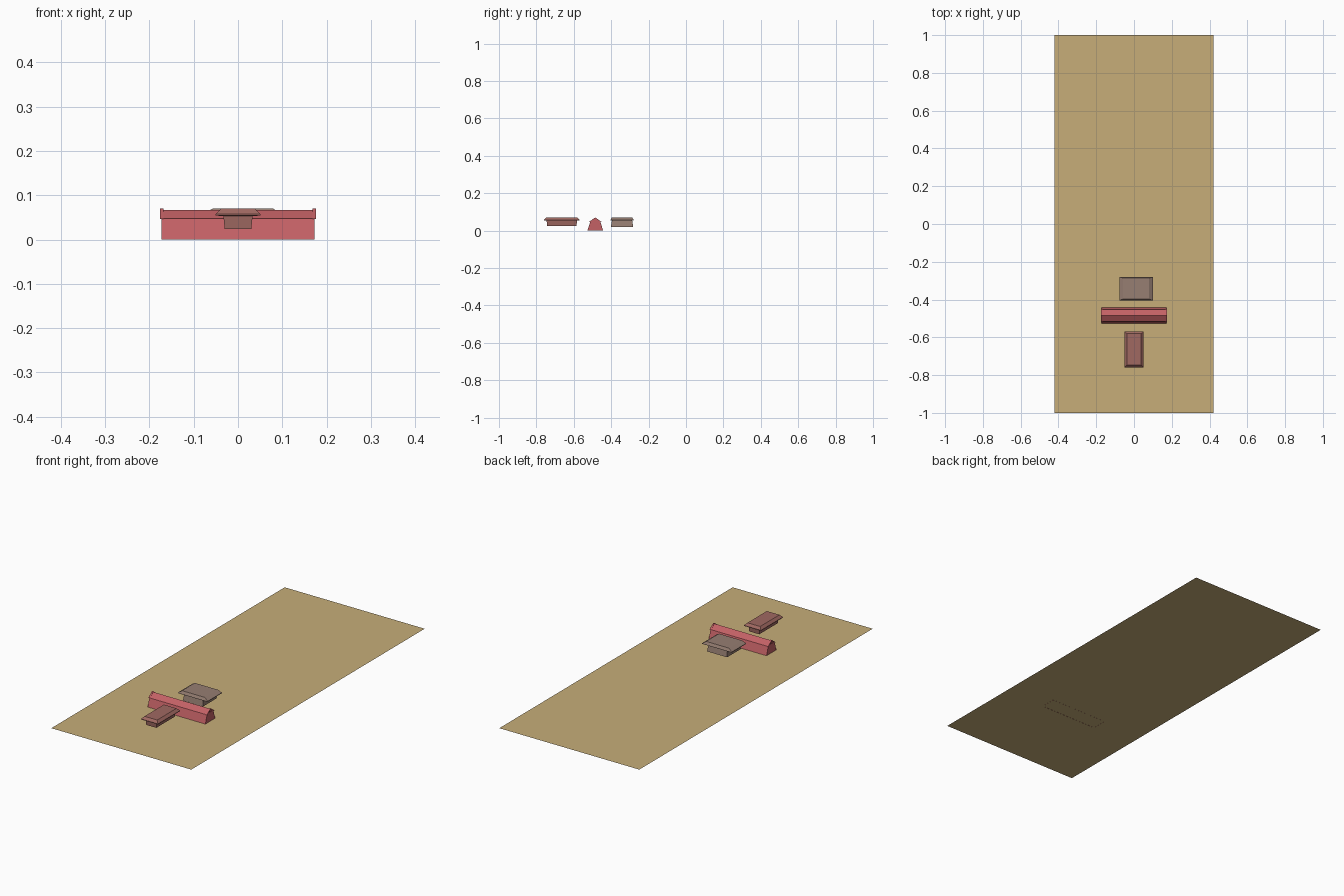
import bpy, bmesh

if "Cube" in bpy.data.objects:
    bpy.data.objects.remove(bpy.data.objects["Cube"])


def material(name, rgb):
    m = bpy.data.materials.new(name)
    m.diffuse_color = (*rgb, 1)
    m.use_nodes = True
    m.node_tree.nodes["Principled BSDF"].inputs["Base Color"].default_value = m.diffuse_color
    return m


def finish(name, bm, mat):
    bmesh.ops.recalc_face_normals(bm, faces=bm.faces)
    me = bpy.data.meshes.new(name)
    bm.to_mesh(me)
    bm.free()
    ob = bpy.data.objects.new(name, me)
    bpy.context.collection.objects.link(ob)
    me.materials.append(mat)
    return ob


def loft(name, rings, cx, cy, mat, open_base=False):
    """Stack of rectangles (half x, half y, z), capped at both ends."""
    bm = bmesh.new()
    loops = [[bm.verts.new((cx + sx * hx, cy + sy * hy, z))
              for sx, sy in ((-1, -1), (1, -1), (1, 1), (-1, 1))]
             for hx, hy, z in rings]
    for a, b in zip(loops, loops[1:]):
        for i in range(4):
            j = (i + 1) % 4
            bm.faces.new((a[i], a[j], b[j], b[i]))
    bm.faces.new(loops[-1])
    base = bm.faces.new(loops[0])
    bmesh.ops.recalc_face_normals(bm, faces=bm.faces)
    if open_base:
        # hollow underside leaving a narrow rim
        bmesh.ops.inset_region(bm, faces=[base], thickness=0.009)
        bmesh.ops.translate(bm, verts=base.verts, vec=(0, 0, 0.012))
    return finish(name, bm, mat)


def prism(name, profile, x0, x1, cy, mat):
    """Extrude a (y, z) profile along x."""
    bm = bmesh.new()
    f = bm.faces.new([bm.verts.new((x0, cy + y, z)) for y, z in profile])
    ext = bmesh.ops.extrude_face_region(bm, geom=[f])
    bmesh.ops.translate(bm, vec=(x1 - x0, 0, 0),
                        verts=[v for v in ext["geom"] if isinstance(v, bmesh.types.BMVert)])
    return finish(name, bm, mat)


sand = material("sand", (0.57, 0.42, 0.19))
red = material("red", (0.55, 0.12, 0.13))
brown = material("brown", (0.35, 0.14, 0.12))
taupe = material("taupe", (0.31, 0.21, 0.17))

# Flat ground slab
bm = bmesh.new()
bm.faces.new([bm.verts.new((x, y, 0)) for x, y in
              ((-0.42, -1), (0.42, -1), (0.42, 1), (-0.42, 1))])
ground = finish("ground_sheet", bm, sand)
for p in ground.data.polygons:
    if p.normal.z < 0:
        p.flip()

# Long hall: tapered walls, gabled roof, raised gable trims
cy = -0.485
loft("hall_walls", [(0.173, 0.042, -0.0005), (0.173, 0.026, 0.05)], 0, cy, red, True)
prism("hall_roof", [(-0.032, 0.047), (0, 0.067), (0.032, 0.047), (0.026, 0.047),
                    (0, 0.061), (-0.026, 0.047)], -0.174, 0.174, cy, red)
prism("hall_gable_fill", [(-0.026, 0.047), (0, 0.062), (0.026, 0.047)],
      -0.171, 0.171, cy, red)
for side, s in (("left", -1), ("right", 1)):
    prism("hall_gable_trim_" + side,
          [(-0.034, 0.046), (0, 0.07), (0.034, 0.046), (0.026, 0.046),
           (0, 0.061), (-0.026, 0.046)], s * 0.168, s * 0.1755, cy, red)

# Front hut: body narrowing downward under a flat-topped hip roof
loft("front_hut_body", [(0.030, 0.079, 0.024), (0.033, 0.081, 0.054)], 0, -0.664, brown)
loft("front_hut_roof", [(0.034, 0.081, 0.053), (0.051, 0.095, 0.054), (0.051, 0.095, 0.057),
                        (0.038, 0.083, 0.070)], 0, -0.664, brown)

# Back hut: body widening downward under a wider roof
loft("back_hut_body", [(0.060, 0.060, 0.020), (0.056, 0.054, 0.054)], 0.011, -0.342, taupe)
loft("back_hut_roof", [(0.057, 0.054, 0.053), (0.089, 0.062, 0.054), (0.089, 0.062, 0.057),
                       (0.068, 0.055, 0.070)], 0.011, -0.342, taupe)
